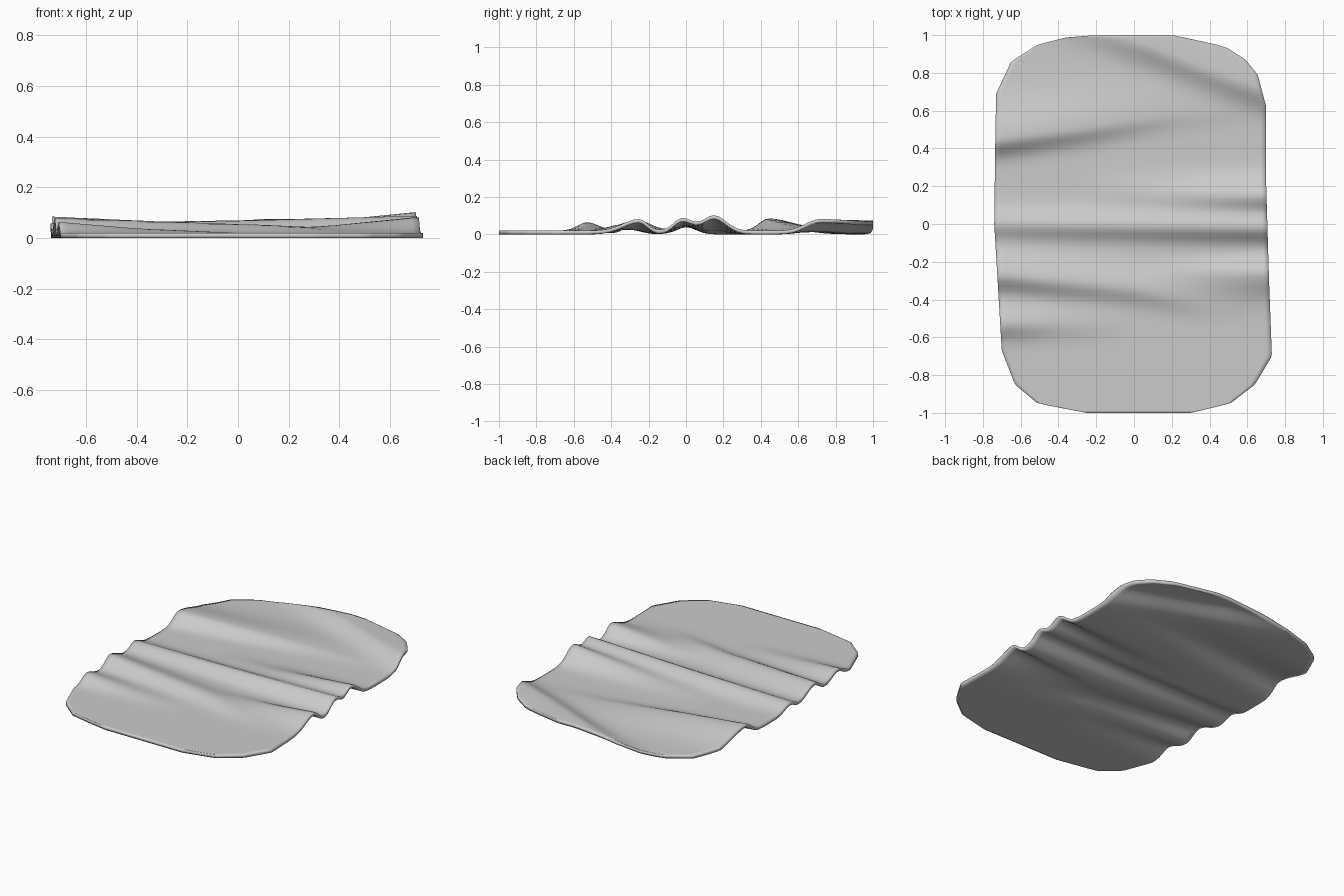
import bpy, bmesh, math

if "Cube" in bpy.data.objects:
    bpy.data.objects.remove(bpy.data.objects["Cube"])

THICK = 0.02
NX, NY = 48, 96

# outline: (y, x) for the left and right edges
LEFT = [(-1, -.25), (-.95, -.51), (-.85, -.63), (-.67, -.70), (0, -.74), (.4, -.735),
        (.69, -.73), (.86, -.65), (.95, -.51), (.99, -.35), (1, -.2)]
RIGHT = [(-1, .3), (-.95, .51), (-.85, .64), (-.7, .73), (-.3, .715), (.2, .70),
         (.62, .70), (.79, .655), (.87, .59), (.94, .48), (.98, .3), (1, .2)]

# folds: path of (x, y, height), width towards the front, width towards the back
FOLDS = [
    ([(-.74, .44, .065), (-.3, .50, .045), (.2, .58, .015), (.7, .62, 0)], .07, .19),
    ([(-.74, .00, .038), (0, -.01, .050), (.7, -.02, .067)], .065, .075),
    ([(-.74, -.27, .060), (0, -.34, .035), (.4, -.43, .006), (.7, -.45, 0)], .07, .11),
    ([(-.74, -.53, .047), (-.4, -.53, .018), (0, -.53, 0)], .07, .09),
    ([(0, -.27, 0), (.3, -.26, .022), (.7, -.25, .062)], .12, .06),
    ([(-.3, .16, 0), (.1, .15, .022), (.7, .15, .082)], .085, .09),
    ([(-.5, 1.1, 0), (-.2, 1.04, .032), (.1, .94, .055), (.4, .82, .055), (.7, .71, .062)], .10, .40),
]


def lerp_table(pts, t, col):
    """Smooth-free linear lookup of a column in a list of points."""
    if t <= pts[0][0]:
        return pts[0][col]
    for a, b in zip(pts, pts[1:]):
        if t <= b[0]:
            f = (t - a[0]) / (b[0] - a[0])
            return a[col] + f * (b[col] - a[col])
    return pts[-1][col]


def height(x, y):
    h = 0
    for path, wf, wb in FOLDS:
        d = y - lerp_table(path, x, 1)
        h += lerp_table(path, x, 2) * math.exp(-(d / (wf if d < 0 else wb)) ** 2)
    return h


# folded sheet: top and bottom layers joined by a rim
bm = bmesh.new()
layers = []
for off in (THICK, 0):
    grid = []
    for j in range(NY + 1):
        y = -math.cos(math.pi * j / NY) * .4 + .6 * (-1 + 2 * j / NY)
        xl, xr = lerp_table(LEFT, y, 1), lerp_table(RIGHT, y, 1)
        row = []
        for i in range(NX + 1):
            x = xl + (xr - xl) * i / NX
            row.append(bm.verts.new((x, y, height(x, y) + off)))
        grid.append(row)
    for j in range(NY):
        for i in range(NX):
            bm.faces.new((grid[j][i], grid[j][i + 1], grid[j + 1][i + 1], grid[j + 1][i]))
    layers.append(grid)


def border(g):
    return (g[0] + [r[-1] for r in g[1:]] + g[-1][-2::-1] + [r[0] for r in g[-2:0:-1]])


top, bot = border(layers[0]), border(layers[1])
for k in range(len(top)):
    n = (k + 1) % len(top)
    bm.faces.new((top[k], bot[k], bot[n], top[n]))
bmesh.ops.recalc_face_normals(bm, faces=bm.faces)

mesh = bpy.data.meshes.new("folded_blanket")
bm.to_mesh(mesh)
bm.free()
obj = bpy.data.objects.new("folded_blanket", mesh)
bpy.context.collection.objects.link(obj)
for p in mesh.polygons:
    p.use_smooth = True
zmin = min(v.co.z for v in mesh.vertices)
for v in mesh.vertices:
    v.co.z -= zmin
